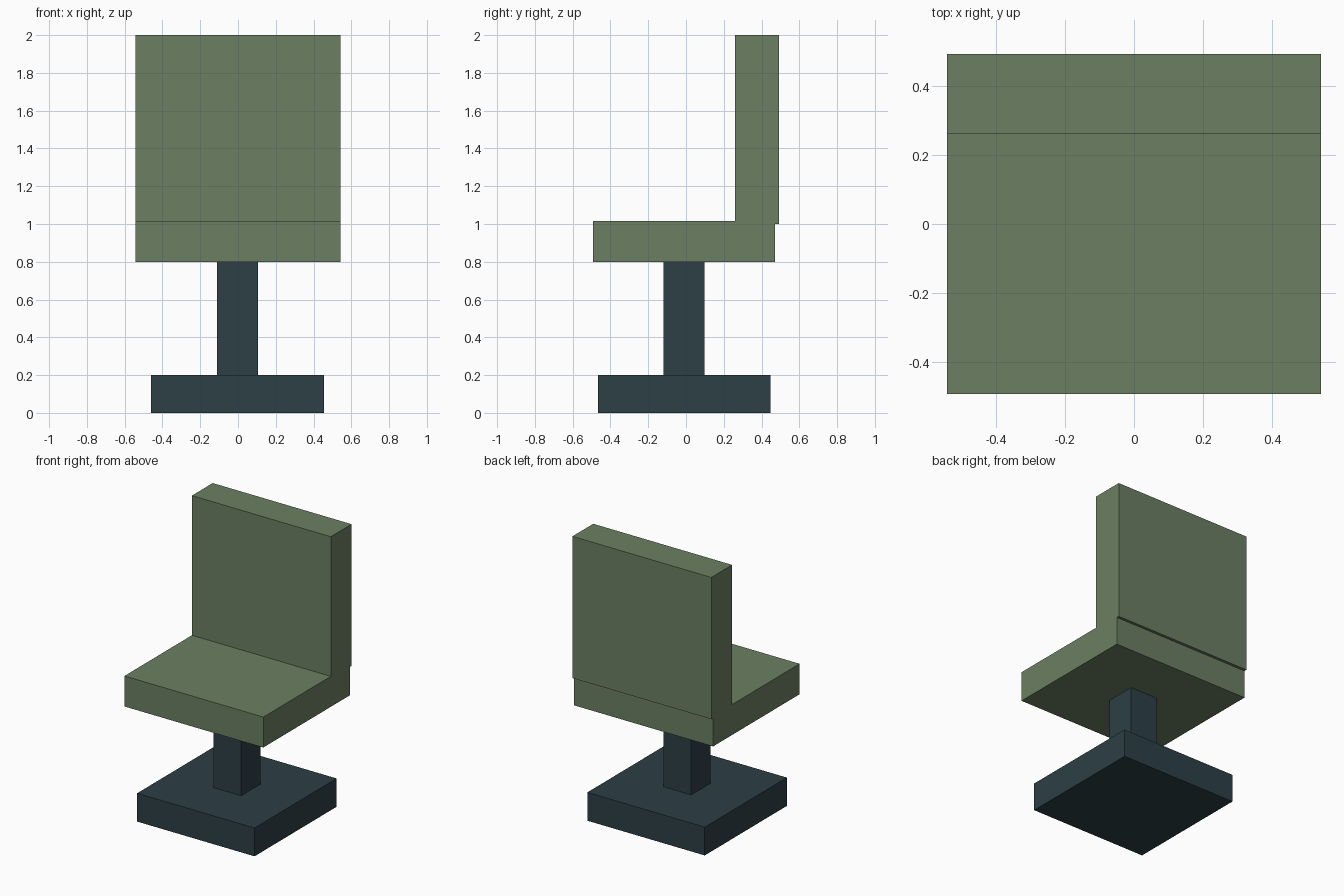
import bpy, bmesh

if "Cube" in bpy.data.objects:
    bpy.data.objects.remove(bpy.data.objects["Cube"])


def material(name, rgb):
    m = bpy.data.materials.new(name)
    m.diffuse_color = (*rgb, 1.0)
    m.use_nodes = True
    m.node_tree.nodes["Principled BSDF"].inputs["Base Color"].default_value = m.diffuse_color
    return m


def extrude_x(name, profile, x0, x1, mat):
    """Extrude a (y, z) profile from x0 to x1."""
    bm = bmesh.new()
    face = bm.faces.new([bm.verts.new((x0, y, z)) for y, z in profile])
    out = bmesh.ops.extrude_face_region(bm, geom=[face])
    moved = [v for v in out["geom"] if isinstance(v, bmesh.types.BMVert)]
    bmesh.ops.translate(bm, verts=moved, vec=(x1 - x0, 0, 0))
    bmesh.ops.recalc_face_normals(bm, faces=bm.faces)
    mesh = bpy.data.meshes.new(name)
    bm.to_mesh(mesh)
    bm.free()
    mesh.materials.append(mat)
    obj = bpy.data.objects.new(name, mesh)
    bpy.context.collection.objects.link(obj)
    return obj


def box(name, x, y, z, mat):
    profile = [(y[0], z[0]), (y[1], z[0]), (y[1], z[1]), (y[0], z[1])]
    return extrude_x(name, profile, x[0], x[1], mat)


green = material("sage green", (0.147, 0.212, 0.122))
slate = material("dark slate", (0.026, 0.050, 0.061))

# Seat and backrest: one L-shaped profile, backrest overhangs slightly behind
extrude_x("seat_and_backrest", [
    (-0.492, 0.80), (0.472, 0.80), (0.472, 1.00), (0.492, 1.00),
    (0.492, 2.00), (0.26, 2.00), (0.26, 1.015), (-0.492, 1.015),
], -0.542, 0.542, green)

# Pedestal: square post on a square base plate
box("post", (-0.11, 0.107), (-0.118, 0.099), (0.20, 0.80), slate)
box("base", (-0.46, 0.456), (-0.467, 0.448), (0.0, 0.20), slate)
